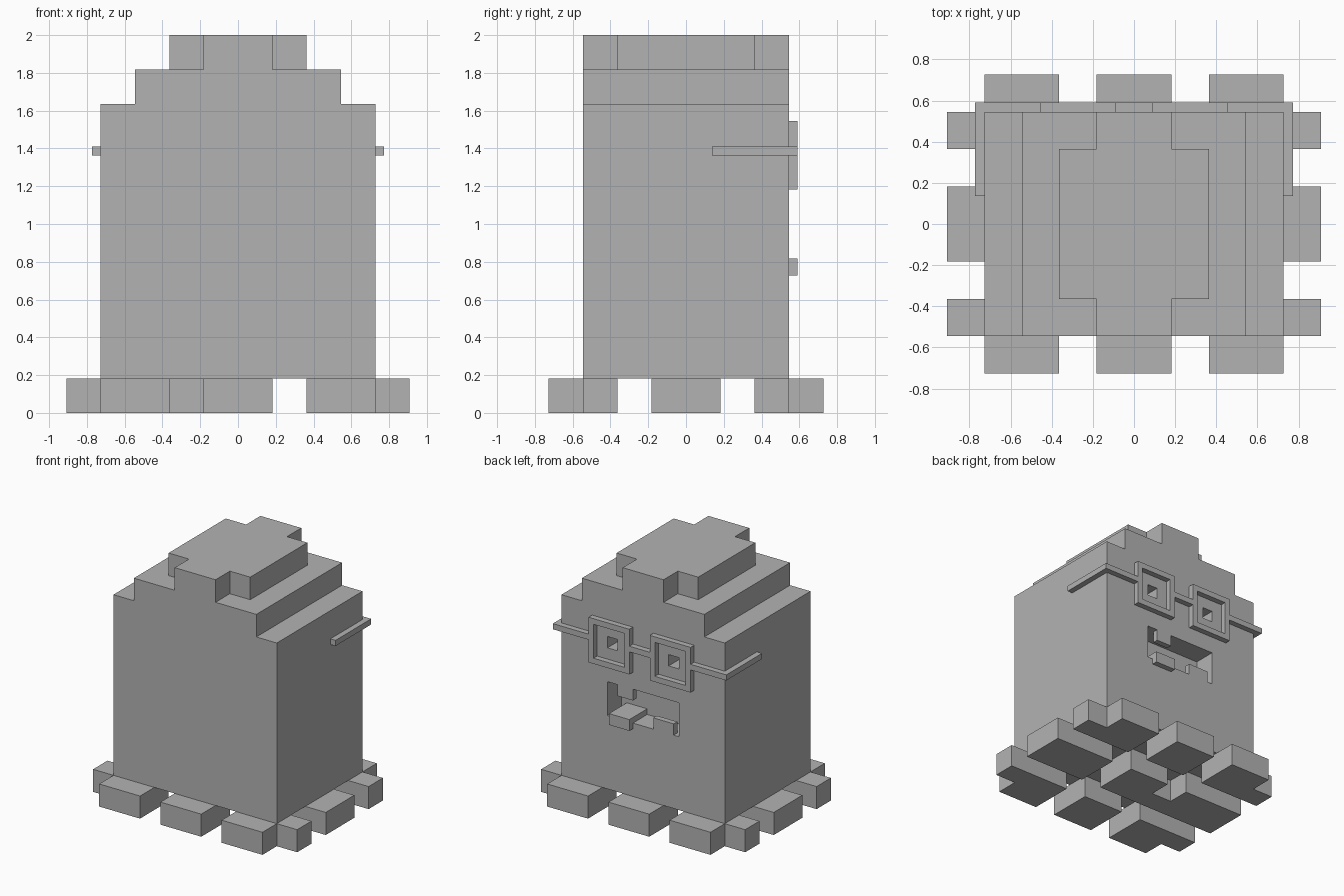
import bpy, bmesh
from mathutils import Vector

U = 2 / 11  # one block

old = bpy.data.objects.get("Cube")
if old:
    bpy.data.objects.remove(old, do_unlink=True)

grey = bpy.data.materials.new("light_grey")
grey.use_nodes = True
colour = (0.45, 0.45, 0.45, 1)
grey.diffuse_color = colour
grey.node_tree.nodes["Principled BSDF"].inputs["Base Color"].default_value = colour


def prism(name, start, sweep):
    """Extrude a closed outline (in block units) along a vector."""
    bm = bmesh.new()
    face = bm.faces.new([bm.verts.new(Vector(p) * U) for p in start])
    ext = bmesh.ops.extrude_face_region(bm, geom=[face], use_keep_orig=True)
    moved = [g for g in ext["geom"] if isinstance(g, bmesh.types.BMVert)]
    bmesh.ops.translate(bm, verts=moved, vec=Vector(sweep) * U)
    bmesh.ops.recalc_face_normals(bm, faces=bm.faces)
    mesh = bpy.data.meshes.new(name)
    bm.to_mesh(mesh)
    bm.free()
    mesh.materials.append(grey)
    obj = bpy.data.objects.new(name, mesh)
    bpy.context.scene.collection.objects.link(obj)
    return obj


def box(name, x, y, z):
    """Box from (min, max) pairs in block units."""
    base = [(x[0], y[0], z[0]), (x[1], y[0], z[0]),
            (x[1], y[1], z[0]), (x[0], y[1], z[0])]
    return prism(name, base, (0, 0, z[1] - z[0]))


def cut(target, x, y, z):
    """Carve a box out of the target."""
    cutter = box("cutter", x, y, z)
    cutter.hide_render = True
    mod = target.modifiers.new("cut", 'BOOLEAN')
    mod.operation = 'DIFFERENCE'
    mod.solver = 'EXACT'
    mod.object = cutter
    bpy.context.view_layer.objects.active = target
    bpy.ops.object.modifier_apply(modifier=mod.name)
    bpy.data.objects.remove(cutter, do_unlink=True)


def span(side, a, b):
    """Mirror a range to the given side."""
    return tuple(sorted((side * a, side * b)))


# Body with stepped shoulders
half = [(4, 1), (4, 9), (3, 9), (3, 10)]
profile = half + [(-x, z) for x, z in reversed(half)]
body = prism("body", [(x, -3, z) for x, z in profile], (0, 6, 0))

# Cross-shaped crown
quarter = [(2, 2), (1, 2), (1, 3)]
cross = quarter + [(-x, y) for x, y in reversed(quarter)]
cross += [(-x, -y) for x, y in cross]
prism("crown", [(x, y, 10) for x, y in cross], (0, 0, 1))

# Corner feet, each with a side toe
corner = [(2, 2), (4, 2), (5, 2), (5, 3), (4, 3), (4, 4), (2, 4)]
for sx, side in ((1, "left"), (-1, "right")):
    for sy, end in ((-1, "front"), (1, "back")):
        prism(f"{end}_{side}_foot", [(sx * x, sy * y, 0) for x, y in corner], (0, 0, 1))

# Middle feet
GROUND = (0, 1)
for s, side, end in ((1, "left", "back"), (-1, "right", "front")):
    box(f"middle_{side}_foot", span(s, 2, 5), (-1, 1), GROUND)
    box(f"middle_{end}_foot", (-1, 1), span(s, 2, 4), GROUND)
box("centre_foot", (-1, 1), (-1, 1), GROUND)
box("foot_link", (-2, -1), (-1, 0), GROUND)

# Mouth with teeth and tongue
cut(body, (-1.75, 1.75), (2, 4), (4.25, 5.75))
box("upper_tooth", (0.5, 1.25), (2.75, 3), (5.25, 5.75))
box("lower_tooth", (-1.5, -0.5), (2.75, 3), (4.25, 4.75))
box("tongue", (0.5, 1.5), (2, 3.25), (4, 4.5))

# Pupils, glasses frames and arms
RIM = (3, 3.25)
BAR = (7.5, 7.75)
box("glasses_bridge", (-0.5, 0.5), RIM, BAR)
for s, side in ((1, "left"), (-1, "right")):
    cut(body, span(s, 1.25, 1.75), (2, 4), (7.25, 7.75))
    frame = box(f"{side}_glasses_frame", span(s, 0.5, 2.5), RIM, (6.5, 8.5))
    cut(frame, span(s, 0.75, 2.25), (2.5, 4), (6.75, 8.25))
    box(f"{side}_glasses_bar", span(s, 2.5, 4), RIM, BAR)
    box(f"{side}_glasses_arm", span(s, 4, 4.25), (0.75, 3.25), BAR)
